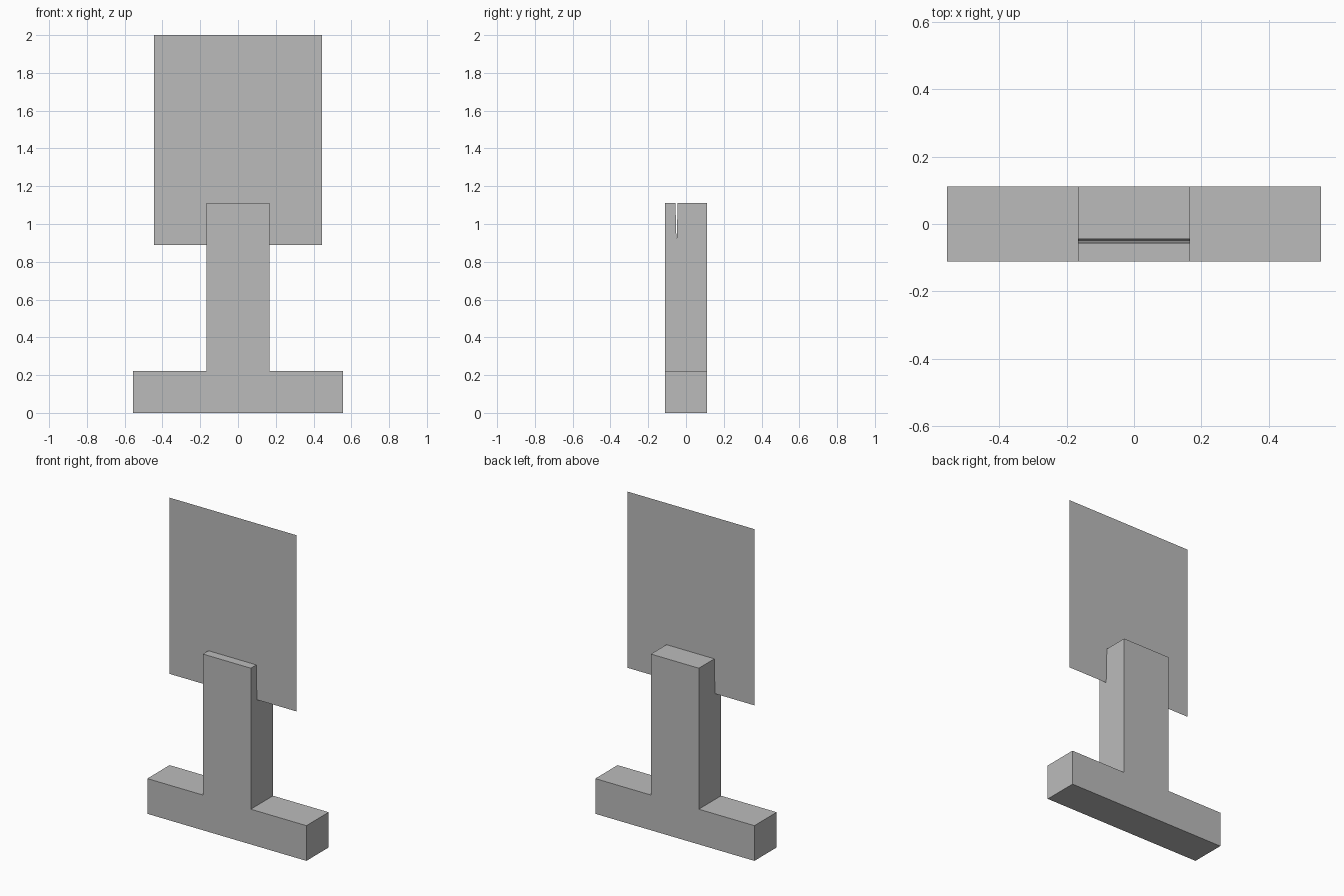
import bpy

cube = bpy.data.objects.get("Cube")
if cube:
    bpy.data.objects.remove(cube, do_unlink=True)

grey = bpy.data.materials.new("plain_grey")
grey.use_nodes = True
colour = (0.5, 0.5, 0.5, 1)
grey.diffuse_color = colour
grey.node_tree.nodes["Principled BSDF"].inputs["Base Color"].default_value = colour


def make_object(name, verts, faces):
    mesh = bpy.data.meshes.new(name)
    mesh.from_pydata(verts, [], faces)
    mesh.materials.append(grey)
    obj = bpy.data.objects.new(name, mesh)
    bpy.context.collection.objects.link(obj)
    return obj


def side_prism(name, profile, half_width):
    """Extrude a counter-clockwise (y, z) profile along x."""
    n = len(profile)
    verts = [(x, y, z) for x in (-half_width, half_width) for y, z in profile]
    faces = [tuple(reversed(range(n))), tuple(range(n, 2 * n))]
    faces += [(i, (i + 1) % n, (i + 1) % n + n, i + n) for i in range(n)]
    return make_object(name, verts, faces)


DEPTH = 0.111    # half depth of the stand
BASE_TOP = 0.222
POST_TOP = 1.111
PANEL_Y = -0.05
PANEL_LOW = 0.889
SLOT = 0.006     # half width of the slot mouth

# Foot bar
side_prism("base", [(-DEPTH, 0), (DEPTH, 0), (DEPTH, BASE_TOP), (-DEPTH, BASE_TOP)], 0.555)

# Upright with a narrow tapered slot that holds the panel
side_prism("post", [
    (-DEPTH, BASE_TOP), (DEPTH, BASE_TOP), (DEPTH, POST_TOP),
    (PANEL_Y + SLOT, POST_TOP), (PANEL_Y, PANEL_LOW), (PANEL_Y - SLOT, POST_TOP),
    (-DEPTH, POST_TOP)], 0.167)

# Paper-thin sign panel
make_object("panel", [(x, PANEL_Y, z) for x, z in (
    (-0.444, PANEL_LOW), (0.444, PANEL_LOW), (0.444, 2), (-0.444, 2))], [(0, 1, 2, 3)])
